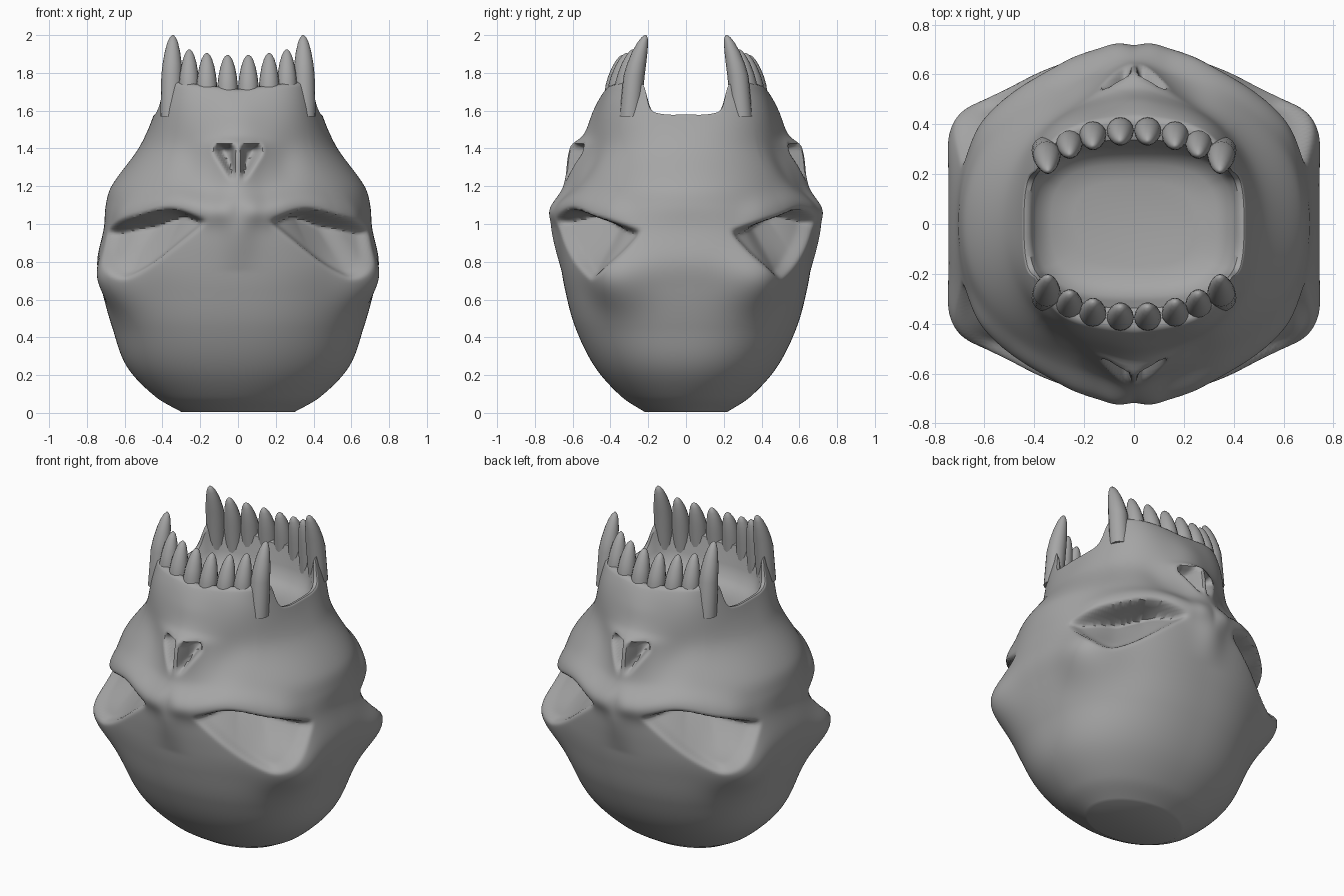
import bpy, bmesh, math

cube = bpy.data.objects.get("Cube")
if cube:
    bpy.data.objects.remove(cube)

bone = bpy.data.materials.new("bone_grey")
bone.use_nodes = True
colour = (0.38, 0.38, 0.38, 1)
bone.diffuse_color = colour
bone.node_tree.nodes["Principled BSDF"].inputs["Base Color"].default_value = colour

SEGMENTS, ROWS, RIM_ROWS = 320, 120, 16
RIM_START = 1.5


def clamp(value):
    return max(0.0, min(1.0, value))


def ease(value):
    value = clamp(value)
    return value * value * (3 - 2 * value)


def gauss(value, width):
    return math.exp(-(value / width) ** 2)


def interp(table, key):
    """Smooth lookup in rows of (key, values...), clamped at both ends."""
    last = len(table) - 1
    if key <= table[0][0]:
        return table[0][1:]
    if key >= table[last][0]:
        return table[last][1:]
    i = next(k for k in range(last) if key <= table[k + 1][0])
    low, high = table[i], table[i + 1]
    before, after = table[max(i - 1, 0)], table[min(i + 2, last)]
    span = high[0] - low[0]
    f = (key - low[0]) / span
    blend = ease(f)
    start, end = f * (1 - f) ** 2 * span, f * f * (f - 1) * span
    return [low[c] + (high[c] - low[c]) * blend
            + start * (high[c] - before[c]) / (high[0] - before[0])
            + end * (after[c] - low[c]) / (after[0] - low[0])
            for c in range(1, len(low))]


def oval_radius(angle, half_x, half_y, power):
    across = abs(math.cos(angle) / half_x) ** power
    along = abs(math.sin(angle) / half_y) ** power
    return (across + along) ** (-1 / power)


# Outer sections: height, half width, half depth, squareness
SECTIONS = [
    (0, .29, .21, 2), (.08, .43, .335, 2.1), (.24, .585, .48, 2.2),
    (.45, .665, .585, 2.3), (.65, .72, .64, 2.35), (.8, .745, .665, 2.4),
    (.98, .71, .68, 2.35), (1.1, .7, .665, 2.1), (1.2, .67, .605, 2.1),
    (1.42, .515, .525, 2.15), (1.66, .42, .45, 3.1), (1.8, .4, .38, 3.4)]
# Palate sections from rim to floor: height, half width, half depth
PALATE = [(1.56, .41, .31), (1.5, .4, .295), (1.47, .35, .25), (1.45, .2, .14)]
# Edges that follow the angle in degrees, from side to face
BROW = [(18, .97), (41, 1.04), (60, 1.08), (78, 1.02)]
CHEEK = [(18, .97), (31, .77), (41, .71), (78, 1.02)]
RIM = [(0, 1.58), (17, 1.585), (25, 1.62), (30, 1.74), (40, 1.76), (90, 1.72)]
CREST = [(.75, 0), (.95, .03), (1.02, .035), (1.2, .045), (1.41, .085), (1.47, .035), (1.6, .02), (1.72, 0)]


def folded_degrees(angle):
    return math.degrees(math.atan2(abs(math.sin(angle)), abs(math.cos(angle))))


def outer_radius(angle, z):
    radius = oval_radius(angle, *interp(SECTIONS, z))
    side = folded_degrees(angle)
    x = abs(radius * math.cos(angle))
    brow, cheek = interp(BROW, side)[0], interp(CHEEK, side)[0]
    # Eye socket, deepest under the brow towards the nose
    edge = ease((brow - z) / .045) * ease((z - cheek) / .04)
    depth = .12 + .07 * clamp((side - 30) / 25)
    # Cheekbone bulge carries on into the outer socket
    radius += .085 * gauss(side - 30, 13) * gauss(z - .7, .15)
    radius -= edge * (.035 + depth * clamp((z - cheek) / .27))
    # Brow ridge, strongest beside the nose
    span = ease((side - 20) / 15) * ease((92 - side) / 10)
    swell = .02 + .015 * clamp((side - 45) / 25)
    radius += swell * span * gauss(z - brow - .05, .07) * (1 - edge)
    if side > 45:
        # Nasal crest, muzzle hollow and nose opening with its septum
        radius += interp(CREST, z)[0] * gauss(x, .09 + .03 * clamp((z - 1) / .4))
        radius -= .015 * gauss(x - .26, .08) * gauss(z - 1.32, .12)
        half = .125 * clamp((z - 1.18) / .2)
        hole = ease((half - x) / .035) * ease((1.425 - z) / .03)
        septum = ease((.045 - x) / .035)
        radius -= hole * .12 * (1 - septum)
    return radius


def finish(name, bm):
    bmesh.ops.recalc_face_normals(bm, faces=bm.faces)
    mesh = bpy.data.meshes.new(name)
    bm.to_mesh(mesh)
    bm.free()
    mesh.materials.append(bone)
    obj = bpy.data.objects.new(name, mesh)
    bpy.context.collection.objects.link(obj)
    bpy.ops.object.select_all(action='DESELECT')
    obj.select_set(True)
    bpy.context.view_layer.objects.active = obj
    bpy.ops.object.shade_smooth_by_angle(angle=math.radians(65))
    return obj


def bridge(bm, rings):
    for low, high in zip(rings, rings[1:]):
        n = len(low)
        for i in range(n):
            j = (i + 1) % n
            bm.faces.new((low[i], low[j], high[j], high[i]))
    bm.faces.new(rings[0])
    bm.faces.new(rings[-1])


# Double-faced skull: outer wall, jaw rim and shallow palate in one skin
bm = bmesh.new()
angles = [math.tau * i / SEGMENTS for i in range(SEGMENTS)]
rims = [interp(RIM, folded_degrees(a))[0] for a in angles]
rings = []


def add_ring(points):
    rings.append([bm.verts.new((r * math.cos(a), r * math.sin(a), z))
                  for a, (r, z) in zip(angles, points)])


for row in range(ROWS + 1):
    z = RIM_START * row / ROWS
    add_ring([(outer_radius(a, z), z) for a in angles])
for row in range(1, RIM_ROWS + 1):
    heights = [RIM_START + (rim - RIM_START) * row / RIM_ROWS for rim in rims]
    add_ring([(outer_radius(a, z), z) for a, z in zip(angles, heights)])
add_ring([(oval_radius(a, .42, .32, 3.2), z) for a, z in zip(angles, rims)])
for z, half_x, half_y in PALATE:
    add_ring([(oval_radius(a, half_x, half_y, 3), z) for a in angles])
bridge(bm, rings)
skull = finish("skull", bm)
soften = skull.modifiers.new("soften", 'SMOOTH')
soften.factor = .5
soften.iterations = 4

# Teeth: base x, base y, tip x, tip y, tip height, thickness
TEETH = {
    "inner_incisors": (.055, .385, .055, .335, 1.895, .054),
    "outer_incisors": (.165, .37, .165, .315, 1.905, .054),
    "side_teeth": (.26, .335, .258, .28, 1.925, .053),
    "canines": (.355, .295, .345, .215, 2, .056)}
TAPER = [(0, 1), (.5, 1), (.65, .9), (.8, .72), (.91, .5), (.97, .3), (1, .08)]
TOOTH_BASE, TOOTH_SIDES = 1.57, 16

for name, (bx, by, tx, ty, top, thick) in TEETH.items():
    bm = bmesh.new()
    tooth = []
    for s, scale in TAPER:
        cx = bx + (tx - bx) * s
        cy = by + (ty - by) * s ** 2
        z = TOOTH_BASE + (top - TOOTH_BASE) * s
        tooth.append([bm.verts.new((cx + thick * scale * math.cos(math.tau * i / TOOTH_SIDES),
                                    cy + thick * scale * math.sin(math.tau * i / TOOTH_SIDES), z))
                      for i in range(TOOTH_SIDES)])
    bridge(bm, tooth)
    obj = finish(name, bm)
    mirror = obj.modifiers.new("both_faces", 'MIRROR')
    mirror.use_axis = (True, True, False)
    mirror.use_mirror_merge = False
